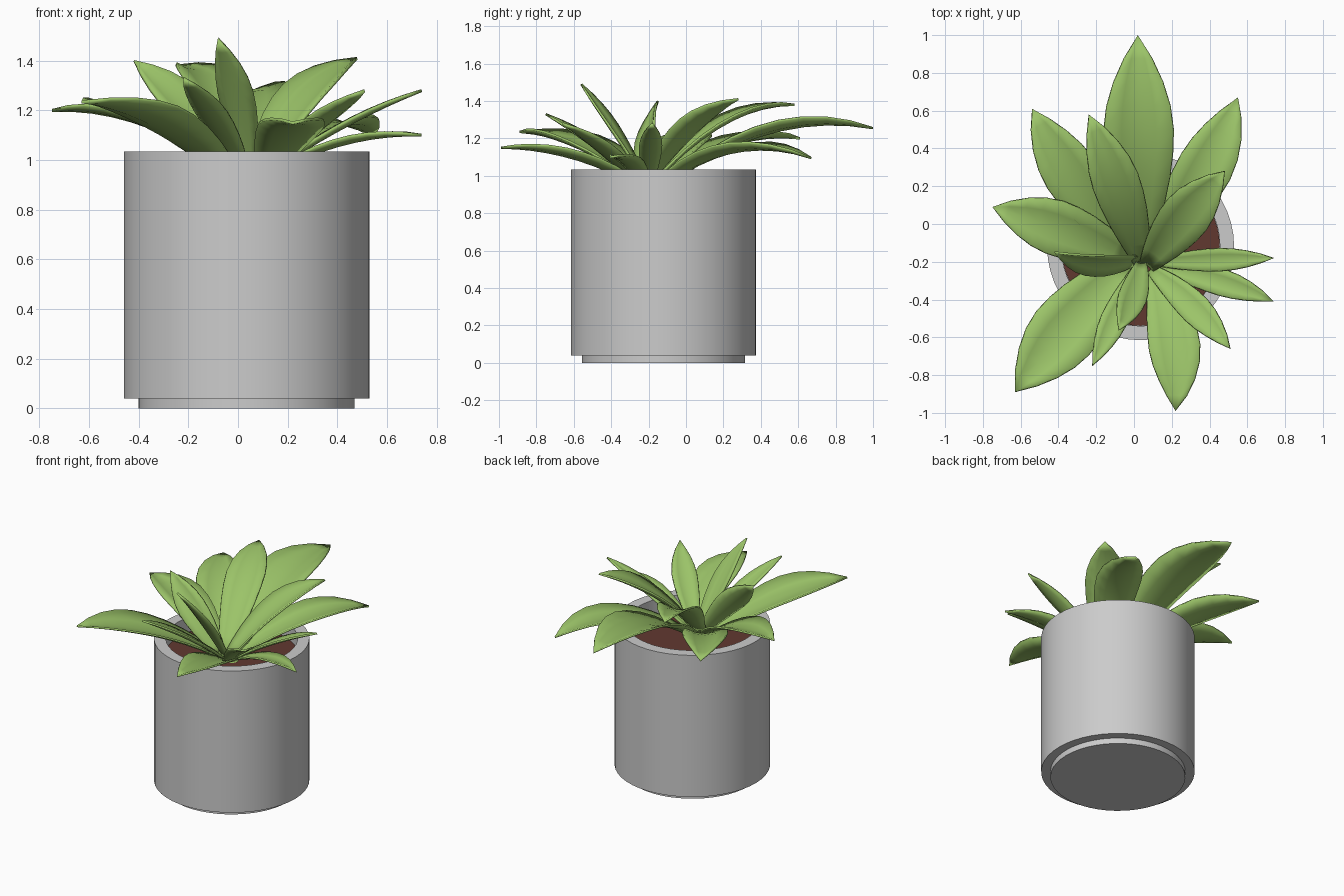
import bpy, math
from mathutils import Vector, Matrix

if "Cube" in bpy.data.objects:
    bpy.data.objects.remove(bpy.data.objects["Cube"])

CX, CY = 0.035, -0.12      # pot axis
SEG = 48


def material(name, color):
    m = bpy.data.materials.new(name)
    m.diffuse_color = color
    m.use_nodes = True
    m.node_tree.nodes["Principled BSDF"].inputs["Base Color"].default_value = m.diffuse_color
    return m


def make_object(name, verts, faces, mat=None, angle=35):
    me = bpy.data.meshes.new(name)
    me.from_pydata(verts, [], faces)
    me.update()
    ob = bpy.data.objects.new(name, me)
    bpy.context.collection.objects.link(ob)
    if mat:
        me.materials.append(mat)
    bpy.ops.object.select_all(action='DESELECT')
    ob.select_set(True)
    bpy.context.view_layer.objects.active = ob
    bpy.ops.object.shade_smooth_by_angle(angle=math.radians(angle))
    return ob


def lathe(name, profile, mat=None):
    """Revolve (radius, z) points round the pot axis, capping both ends."""
    verts, faces = [], []
    for r, z in profile:
        for i in range(SEG):
            a = 2 * math.pi * i / SEG
            verts.append((CX + r * math.cos(a), CY + r * math.sin(a), z))
    for k in range(len(profile) - 1):
        for i in range(SEG):
            j = (i + 1) % SEG
            faces.append((k * SEG + i, k * SEG + j, (k + 1) * SEG + j, (k + 1) * SEG + i))
    faces.append(tuple(reversed(range(SEG))))
    last = (len(profile) - 1) * SEG
    faces.append(tuple(range(last, last + SEG)))
    return make_object(name, verts, faces, mat)


def leaf(name, base, ctrl, tip, width, roll, mat):
    """Cupped blade swept along a quadratic curve."""
    b, c, t = Vector(base), Vector(ctrl), Vector(tip)
    rows, cols = 9, (-1, -0.5, 0, 0.5, 1)
    verts, faces = [], []
    for k in range(rows):
        u = k / rows
        p = b * (1 - u) ** 2 + c * 2 * u * (1 - u) + t * u * u
        tan = ((c - b) * (1 - u) + (t - c) * u).normalized()
        side = tan.cross(Vector((0, 0, 1))).normalized()
        side = Matrix.Rotation(math.radians(roll), 3, tan) @ side
        up = side.cross(tan)
        # narrow base, widest past the middle, pointed end
        if u < 0.55:
            h = 0.35 + 0.65 * math.sin(u / 0.55 * math.pi / 2)
        else:
            h = 1 - ((u - 0.55) / 0.45) ** 1.8
        h *= width / 2
        for s in cols:
            verts.append(p + side * (s * h) + up * (0.28 * h * (s * s - 0.4)))
    n = len(cols)
    for k in range(rows - 1):
        for i in range(n - 1):
            a = k * n + i
            faces.append((a, a + 1, a + n + 1, a + n))
    verts.append(t)
    a = (rows - 1) * n
    for i in range(n - 1):
        faces.append((a + i, a + i + 1, len(verts) - 1))
    ob = make_object(name, verts, faces, mat, 50)
    mod = ob.modifiers.new("thickness", 'SOLIDIFY')
    mod.thickness = 0.012
    mod.offset = 0
    return ob


green = material("leaf_green", (0.33, 0.55, 0.14, 1))
brown = material("soil_brown", (0.12, 0.04, 0.03, 1))

# Pot with recessed foot and hollow top
lathe("pot", [(0.435, 0), (0.435, 0.04), (0.495, 0.04), (0.495, 1.035),
              (0.42, 1.035), (0.42, 0.9)])
# Soil
lathe("soil", [(0.419, 0.88), (0.419, 0.93)], brown)

# Leaves: base xy, tip xyz, control height, width, roll, control xy shift
Z0 = 0.94
leaves = [
    ((0.03, -0.12), (0.02, 1.00, 1.255), 1.40, 0.37, 0, (0, 0)),
    ((0.08, -0.15), (0.55, 0.67, 1.095), 1.27, 0.29, 0, (0.08, 0)),
    ((-0.02, -0.15), (-0.54, 0.61, 1.20), 1.28, 0.29, 0, (-0.06, 0)),
    ((0.04, -0.20), (-0.24, 0.58, 1.38), 1.41, 0.25, 0, (0.03, 0)),
    ((0.07, -0.22), (0.48, 0.28, 1.41), 1.34, 0.26, 0, (-0.02, 0)),
    ((-0.02, -0.18), (-0.75, 0.09, 1.20), 1.25, 0.29, 0, (0, 0.03)),
    ((0.01, -0.19), (-0.42, -0.15, 1.40), 1.22, 0.18, -50, (0.03, -0.08)),
    ((-0.04, -0.20), (-0.63, -0.89, 1.235), 1.25, 0.36, 0, (-0.03, 0)),
    ((0.04, -0.20), (-0.08, -0.56, 1.49), 1.26, 0.15, 0, (0.03, 0)),
    ((0.03, -0.22), (-0.22, -0.75, 1.33), 1.19, 0.14, 0, (0, 0)),
    ((0.11, -0.24), (0.22, -0.99, 1.15), 1.18, 0.27, 0, (0.09, 0)),
    ((0.09, -0.24), (0.51, -0.66, 1.28), 1.16, 0.16, 0, (0.02, 0.03)),
    ((0.11, -0.20), (0.74, -0.18, 1.28), 1.17, 0.12, 0, (0, 0)),
    ((0.11, -0.22), (0.74, -0.41, 1.10), 1.13, 0.14, 0, (0.02, 0.03)),
]
for i, (b, t, cz, w, roll, sh) in enumerate(leaves):
    ctrl = ((b[0] + t[0]) / 2 + sh[0], (b[1] + t[1]) / 2 + sh[1], cz)
    leaf(f"leaf_{i + 1}", (b[0], b[1], Z0), ctrl, t, w, roll, green)
